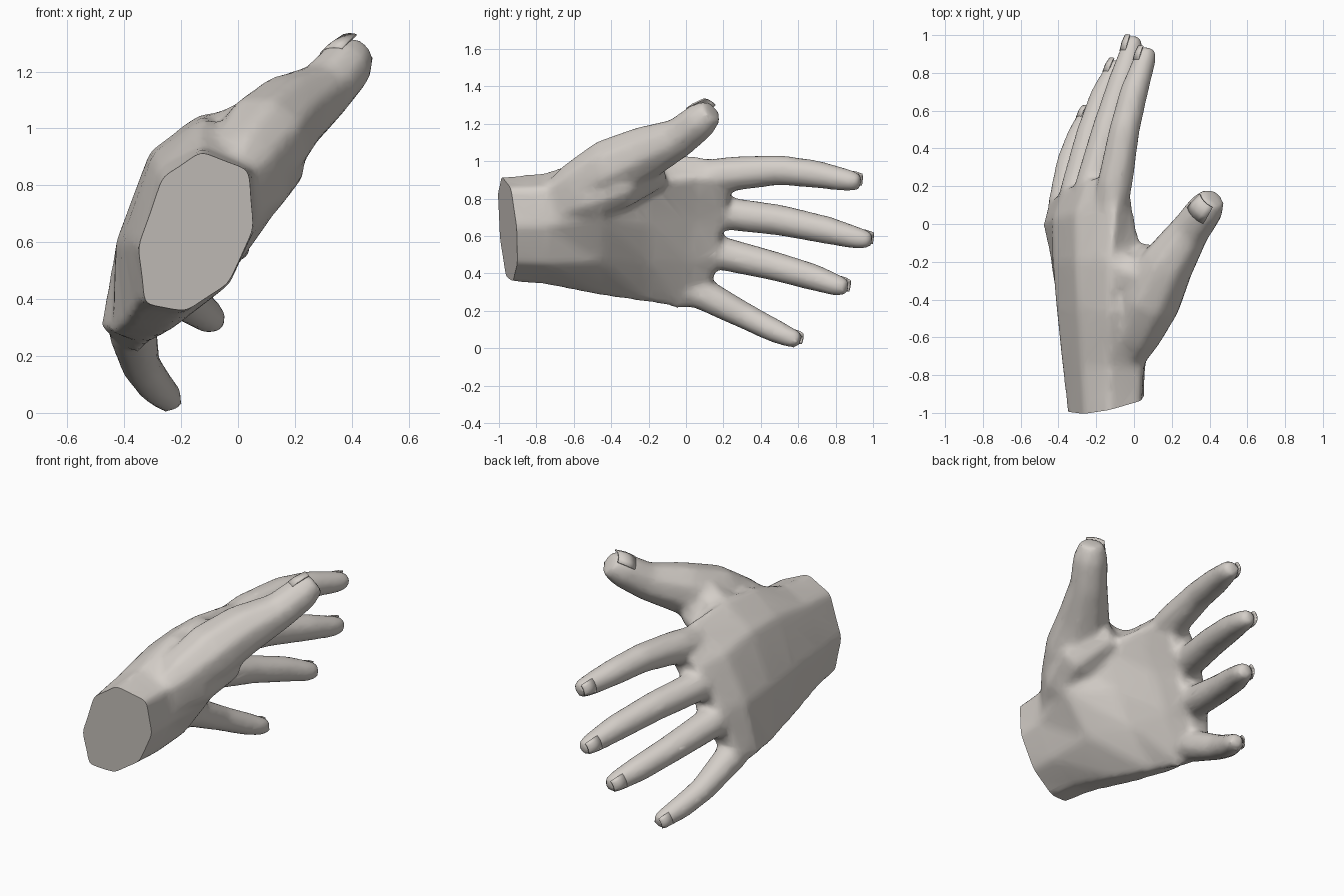
import bpy, bmesh, math
from mathutils import Vector

if "Cube" in bpy.data.objects:
    bpy.data.objects.remove(bpy.data.objects["Cube"])

skin = bpy.data.materials.new("warm_grey")
skin.diffuse_color = (0.66, 0.62, 0.58, 1)
skin.use_nodes = True
skin.node_tree.nodes["Principled BSDF"].inputs["Base Color"].default_value = skin.diffuse_color

body = bmesh.new()
nails = bmesh.new()


def loft(bm, rings):
    """Closed tube through equal-sized rings of points."""
    loops = [[bm.verts.new(p) for p in r] for r in rings]
    n = len(loops[0])
    for a, b in zip(loops, loops[1:]):
        for i in range(n):
            j = (i + 1) % n
            bm.faces.new((a[i], a[j], b[j], b[i]))
    bm.faces.new(loops[0][::-1])
    bm.faces.new(loops[-1])


def digit(dorsal, path, nail=True):
    """Tapered eight-sided limb, optionally with a thin curved nail at its end."""
    pts = [Vector(p[:3]) for p in path]
    rad = [p[3] for p in path]
    rings = []
    for i, (p, r) in enumerate(zip(pts, rad)):
        d = (pts[min(i + 1, len(pts) - 1)] - pts[max(i - 1, 0)]).normalized()
        up = Vector(dorsal)
        up = (up - d * up.dot(d)).normalized()
        side = d.cross(up)
        rings.append([p + (up * math.cos(t) + side * math.sin(t)) * r * 1.1
                      for t in [math.tau * k / 8 for k in range(8)]])
    loft(body, rings)
    if not nail:
        return
    # nail plate, nearly flush, reaching the tip
    r = rad[-2]
    rows = []
    for c, q in ((pts[-2] - d * 0.025, r * 1.04), (pts[-2] + d * 0.02, r * 1.01),
                 (pts[-1] - d * 0.004, r * 0.85)):
        rows.append([nails.verts.new(c + (up * math.cos(t) + side * math.sin(t)) * q)
                     for t in (-0.7, -0.35, 0, 0.35, 0.7)])
    for a, b in zip(rows, rows[1:]):
        for i in range(4):
            nails.faces.new((a[i], b[i], b[i + 1], a[i + 1]))


# palm and wrist: sections (x, z) running top edge, palm side, bottom edge, back
palm = [
    (-1.10, 0.0, [(-.13, .91), (.03, .85), (.05, .65), (-.04, .46), (-.17, .37), (-.31, .39), (-.34, .58), (-.26, .82)]),
    (-0.75, 0.0, [(-.13, .94), (.05, .86), (.06, .65), (-.03, .45), (-.2, .34), (-.36, .37), (-.38, .6), (-.28, .86)]),
    (-0.45, 0.0, [(-.12, 1.04), (.17, .93), (.13, .7), (-.04, .46), (-.25, .28), (-.40, .31), (-.41, .6), (-.3, .91)]),
    (-0.20, 0.0, [(-.12, 1.06), (.06, .9), (-.04, .66), (-.15, .45), (-.32, .24), (-.44, .28), (-.43, .6), (-.31, .92)]),
    (0.03, 0.1, [(-.1, 1.03), (.0, .91), (-.12, .68), (-.21, .46), (-.36, .2), (-.485, .30), (-.43, .6), (-.31, .88)]),
    (0.19, 0.2, [(-.1, .98), (-.03, .9), (-.14, .68), (-.22, .48), (-.37, .23), (-.44, .31), (-.37, .6), (-.25, .84)]),
]
loft(body, [[(x, y + skew * (z - .6), z) for x, z in sec] for y, skew, sec in palm])

# four fingers and the thumb: x, y, z, radius
back = (-1, 0, .35)
digit(back, [(-.14, -.08, .91, .06), (-.1, .22, .93, .09), (-.05, .5, .953, .078),
             (.0, .7, .93, .072), (.06, .88, .895, .057), (.073, .935, .888, .043)])
digit(back, [(-.29, -.08, .72, .06), (-.22, .22, .72, .085), (-.14, .5, .685, .08),
             (-.06, .76, .63, .072), (-.01, .93, .585, .057), (.003, .995, .575, .042)])
digit(back, [(-.34, -.1, .55, .06), (-.3, .18, .51, .087), (-.23, .47, .44, .076),
             (-.16, .68, .38, .07), (-.1, .81, .335, .057), (-.082, .865, .322, .042)])
digit(back, [(-.38, -.12, .36, .055), (-.37, .1, .285, .083), (-.34, .33, .165, .068),
             (-.29, .47, .095, .063), (-.245, .57, .052, .052), (-.23, .612, .04, .04)])
thumb_back = (-.4, 0, .9)
digit(thumb_back, [(-.05, -.76, .77, .07), (.01, -.58, .86, .132), (.09, -.4, .96, .155),
                   (.18, -.21, 1.05, .135), (.3, -.03, 1.13, .1), (.38, .08, 1.22, .092),
                   (.42, .14, 1.27, .065)])

# thenar pad and the web between thumb and index finger
digit(thumb_back, [(0, -.7, .72, .06), (.06, -.52, .8, .115), (.11, -.34, .88, .125),
                   (.04, -.12, .93, .06)], nail=False)
digit((0, 0, 1), [(-.17, -.16, .94, .08), (-.05, -.25, .95, .105), (.05, -.28, .98, .118),
                  (.15, -.27, 1.02, .105)], nail=False)


def make(name, bm, mods):
    """Turn a bmesh into an object and apply its modifiers."""
    bmesh.ops.recalc_face_normals(bm, faces=bm.faces)
    me = bpy.data.meshes.new(name)
    bm.to_mesh(me)
    bm.free()
    ob = bpy.data.objects.new(name, me)
    bpy.context.collection.objects.link(ob)
    me.materials.append(skin)
    bpy.context.view_layer.objects.active = ob
    for kind, props in mods:
        m = ob.modifiers.new(kind.lower(), kind)
        for k, v in props.items():
            setattr(m, k, v)
        bpy.ops.object.modifier_apply(modifier=m.name)
    return ob


# merge palm and digits into one soft skin
hand = make("hand", body, [
    ("REMESH", dict(mode='VOXEL', voxel_size=0.016)),
    ("SMOOTH", dict(factor=0.5, iterations=20)),
    ("DECIMATE", dict(ratio=0.2)),
])

# slanted flat cut at the wrist, closed with a cap
bm = bmesh.new()
bm.from_mesh(hand.data)
bmesh.ops.bisect_plane(bm, geom=bm.verts[:] + bm.edges[:] + bm.faces[:],
                       plane_co=(0, -.834, 0), plane_no=(-.24, 1, .13), clear_inner=True)
for f in bm.faces:
    f.smooth = True
    f.material_index = 0
rim = [e for e in bm.edges if e.is_boundary]
bmesh.ops.holes_fill(bm, edges=rim, sides=0)
for e in rim:
    e.smooth = False
bmesh.ops.recalc_face_normals(bm, faces=bm.faces)
bm.to_mesh(hand.data)
bm.free()
if not hand.data.materials:
    hand.data.materials.append(skin)

nail = make("fingernails", nails, [("SOLIDIFY", dict(thickness=0.008, offset=0))])
for p in nail.data.polygons:
    p.use_smooth = True
